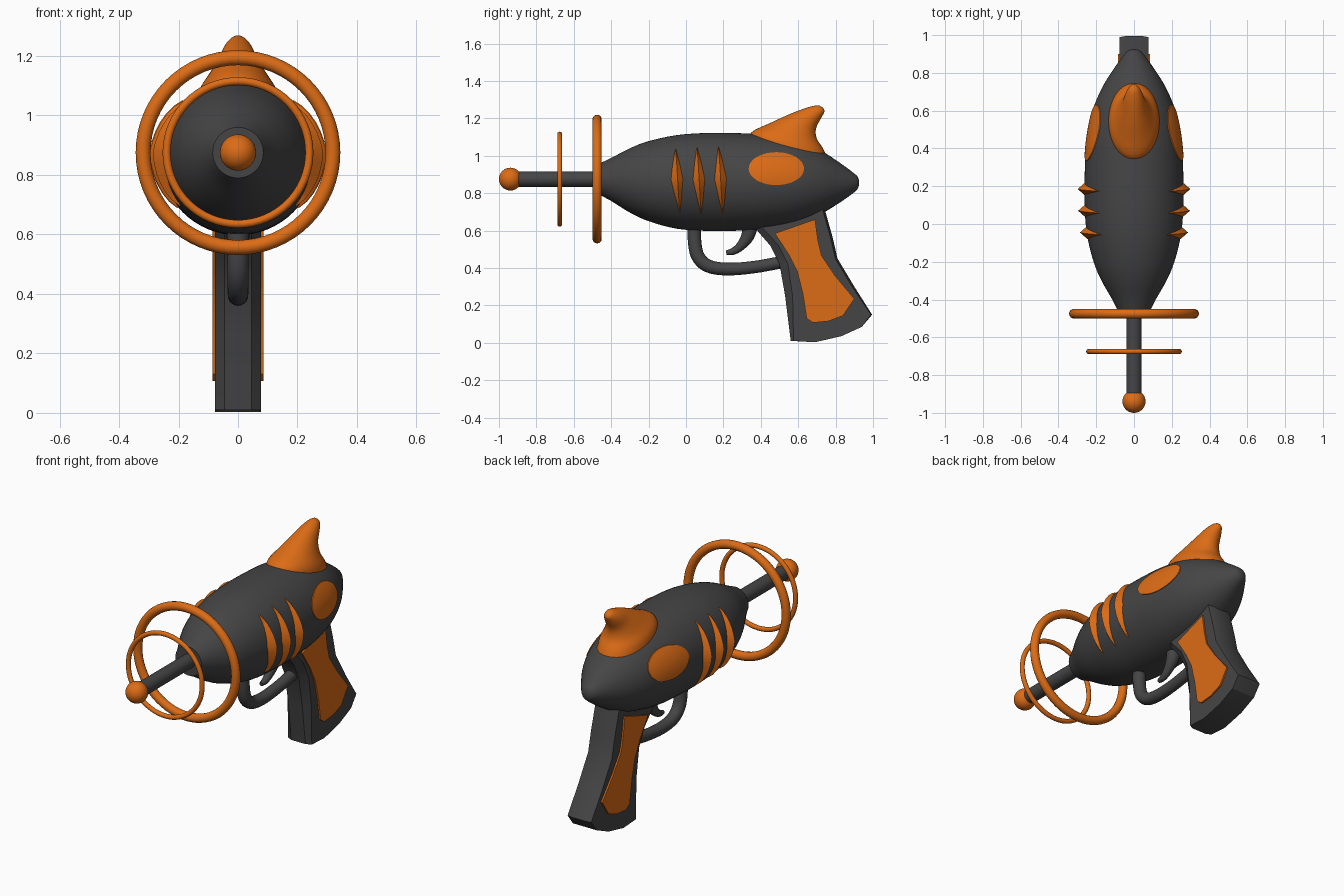
import bpy, bmesh
from math import sin, cos, pi, sqrt, radians
from mathutils import Vector

if "Cube" in bpy.data.objects:
    bpy.data.objects.remove(bpy.data.objects["Cube"], do_unlink=True)


def material(name, rgb):
    m = bpy.data.materials.new(name)
    m.use_nodes = True
    m.diffuse_color = (*rgb, 1)
    bsdf = m.node_tree.nodes["Principled BSDF"]
    bsdf.inputs["Base Color"].default_value = (*rgb, 1)
    bsdf.inputs["Roughness"].default_value = 0.6
    return m


GREY = material("dark grey", (0.06, 0.06, 0.06))
ORANGE = material("orange", (0.72, 0.15, 0.008))


def finish(name, bm, mat, angle=40):
    bmesh.ops.recalc_face_normals(bm, faces=bm.faces)
    mesh = bpy.data.meshes.new(name)
    bm.to_mesh(mesh)
    bm.free()
    mesh.materials.append(mat)
    for p in mesh.polygons:
        p.use_smooth = True
    mesh.set_sharp_from_angle(angle=radians(angle))
    obj = bpy.data.objects.new(name, mesh)
    bpy.context.collection.objects.link(obj)
    return obj


def loft(name, rings, mat, closed=False, angle=40):
    """Skin a list of equal-length point loops."""
    bm = bmesh.new()
    loops = [[bm.verts.new(p) for p in ring] for ring in rings]
    n = len(loops[0])
    pairs = list(zip(loops, loops[1:]))
    if closed:
        pairs.append((loops[-1], loops[0]))
    for a, b in pairs:
        for i in range(n):
            j = (i + 1) % n
            bm.faces.new((a[i], a[j], b[j], b[i]))
    if not closed:
        bm.faces.new(loops[0])
        bm.faces.new(loops[-1])
    return finish(name, bm, mat, angle)


def spline(points, steps):
    """Smooth curve through points of any dimension."""
    p = [Vector(q) for q in points]
    p = [2 * p[0] - p[1]] + p + [2 * p[-1] - p[-2]]
    out = []
    for a, b, c, d in zip(p, p[1:], p[2:], p[3:]):
        for s in range(steps):
            t = s / steps
            out.append(0.5 * (2 * b + (c - a) * t + (2 * a - 5 * b + 4 * c - d) * t * t
                              + (3 * b - a - 3 * c + d) * t ** 3))
    return out + [p[-2]]


def turn(n):
    return [(cos(2 * pi * i / n), sin(2 * pi * i / n)) for i in range(n)]


def tube(name, path, mat, sides=20):
    """Tube in the x = 0 plane; each path point is (y, z, radius)."""
    rings = []
    for i, q in enumerate(path):
        d = path[min(i + 1, len(path) - 1)] - path[max(i - 1, 0)]
        d = Vector((0, d.x, d.y)).normalized()
        side = Vector((1, 0, 0)).cross(d)
        centre = Vector((0, q.x, q.y))
        rings.append([centre + q.z * (Vector((c, 0, 0)) + side * s) for c, s in turn(sides)])
    return loft(name, rings, mat)


def hoop(name, y, major, minor):
    rings = [[((major + minor * c) * u, y + minor * s, AXIS + (major + minor * c) * v)
              for c, s in turn(14)] for u, v in turn(64)]
    return loft(name, rings, ORANGE, closed=True)


AXIS = 0.875

# Body: stations of (y, radius, centre height)
BODY = spline([(-0.46, 0.085, 0.875), (-0.4, 0.115, 0.873), (-0.3, 0.172, 0.868),
               (-0.2, 0.214, 0.864), (-0.05, 0.25, 0.86), (0.12, 0.262, 0.86),
               (0.3, 0.26, 0.86), (0.45, 0.249, 0.86), (0.6, 0.219, 0.86),
               (0.72, 0.17, 0.858), (0.82, 0.108, 0.856), (0.9, 0.05, 0.855),
               (0.92, 0.028, 0.855), (0.926, 0.005, 0.855)], 4)
loft("body", [[(r * c, y, z + r * s) for c, s in turn(64)] for y, r, z in BODY], GREY)


def body_at(y):
    for a, b in zip(BODY, BODY[1:]):
        if a.x <= y <= b.x:
            return a.lerp(b, (y - a.x) / (b.x - a.x))


# Barrel, tip ball and hoops
tube("barrel", [Vector((-0.92, AXIS, 0.041)), Vector((-0.42, AXIS, 0.041))], GREY, 32)
bm = bmesh.new()
bmesh.ops.create_uvsphere(bm, u_segments=32, v_segments=16, radius=0.061)
bmesh.ops.translate(bm, verts=bm.verts, vec=(0, -0.939, AXIS))
finish("barrel_tip", bm, ORANGE)
hoop("large_hoop", -0.475, 0.319, 0.025)
hoop("small_hoop", -0.675, 0.24, 0.0135)

# Top fin: sections of (front y, front z, rear y, rear z, half width)
sections = spline([(0.33, 1.06, 0.77, 0.95, 0.138), (0.35, 1.125, 0.735, 1.035, 0.13),
                   (0.45, 1.175, 0.7, 1.09, 0.098), (0.56, 1.225, 0.695, 1.145, 0.066),
                   (0.64, 1.255, 0.722, 1.2, 0.046), (0.69, 1.268, 0.74, 1.235, 0.026),
                   (0.715, 1.268, 0.735, 1.255, 0.008)], 4)
fin = []
for yf, zf, yr, zr, w in sections:
    fin.append([(w * s, (yf + yr) / 2 + (yr - yf) / 2 * c, (zf + zr) / 2 + (zr - zf) / 2 * c)
                for c, s in turn(40)])
loft("top_fin", fin, ORANGE, angle=60)

for side, label in ((1, "left"), (-1, "right")):
    # Oval side plate hugging the body
    rings = []
    for scale, lift in ((1, -0.015), (1, 0.005), (0.8, 0.005), (0.6, 0.005),
                        (0.4, 0.005), (0.2, 0.005), (0.02, 0.005)):
        ring = []
        for c, s in turn(40):
            y, z = 0.483 + 0.148 * scale * c, 0.931 + 0.088 * scale * s
            _, r, cz = body_at(y)
            ring.append((side * (sqrt(r * r - (z - cz) ** 2) + lift), y, z))
        rings.append(ring)
    loft(label + "_oval_plate", rings, ORANGE)

    # Three tapered ribs with a sharp ridge
    for k, yc in enumerate((-0.045, 0.07, 0.185)):
        rings = []
        for i in range(13):
            u = i / 6 - 1
            a = radians(3 - 43 * u)
            taper = max(1 - abs(u), 0.01)
            w, y0 = 0.035 * taper ** 0.85, yc + 0.012 * u
            _, r, cz = body_at(y0)
            ring = []
            for dy, rad in ((-w, r - 0.004), (0, r + 0.002 + 0.034 * taper ** 0.6),
                            (w, r - 0.004), (0, r - 0.03)):
                ring.append((side * rad * cos(a), y0 + dy, cz + rad * sin(a)))
            rings.append(ring)
        loft(f"{label}_rib_{k + 1}", rings, ORANGE, angle=30)

# Grip: side outline of (y, z, chamfer shift), narrower along the front and back edges
GRIP = [(0.35, 0.635, 0.04), (0.45, 0.52, 0.045), (0.5, 0.42, 0.045), (0.53, 0.25, 0.04),
        (0.56, 0.01, 0.015), (0.69, 0.003, 0), (0.83, 0.035, 0), (0.94, 0.085, 0),
        (0.995, 0.15, -0.006), (0.9, 0.3, -0.012), (0.81, 0.45, -0.012),
        (0.785, 0.56, -0.012), (0.74, 0.72, -0.012), (0.55, 0.72, 0)]
loft("grip", [[(x, y + d * k, z) for y, z, d in GRIP]
              for x, k in ((-0.077, 1), (-0.046, 0), (0.046, 0), (0.077, 1))], GREY, angle=25)

# Grip panels
PANEL = [(0.475, 0.585), (0.69, 0.66), (0.705, 0.55), (0.725, 0.465), (0.8, 0.355),
         (0.9, 0.235), (0.84, 0.145), (0.76, 0.115), (0.68, 0.107), (0.645, 0.13),
         (0.625, 0.26), (0.595, 0.38), (0.55, 0.47)]
for side, label in ((1, "left"), (-1, "right")):
    loft(label + "_grip_panel", [[(side * x, y, z) for y, z in PANEL] for x in (0.055, 0.086)],
         ORANGE, angle=25)

# Trigger guard and trigger
tube("trigger_guard", spline([(0.045, 0.66, 0.036), (0.046, 0.54, 0.036), (0.065, 0.46, 0.036),
                              (0.12, 0.41, 0.035), (0.22, 0.394, 0.034), (0.36, 0.404, 0.033),
                              (0.52, 0.432, 0.033)], 5), GREY)
tube("trigger", spline([(0.345, 0.64, 0.045), (0.33, 0.57, 0.036), (0.29, 0.515, 0.025),
                        (0.25, 0.488, 0.019), (0.215, 0.482, 0.012)], 4), GREY, 14)
